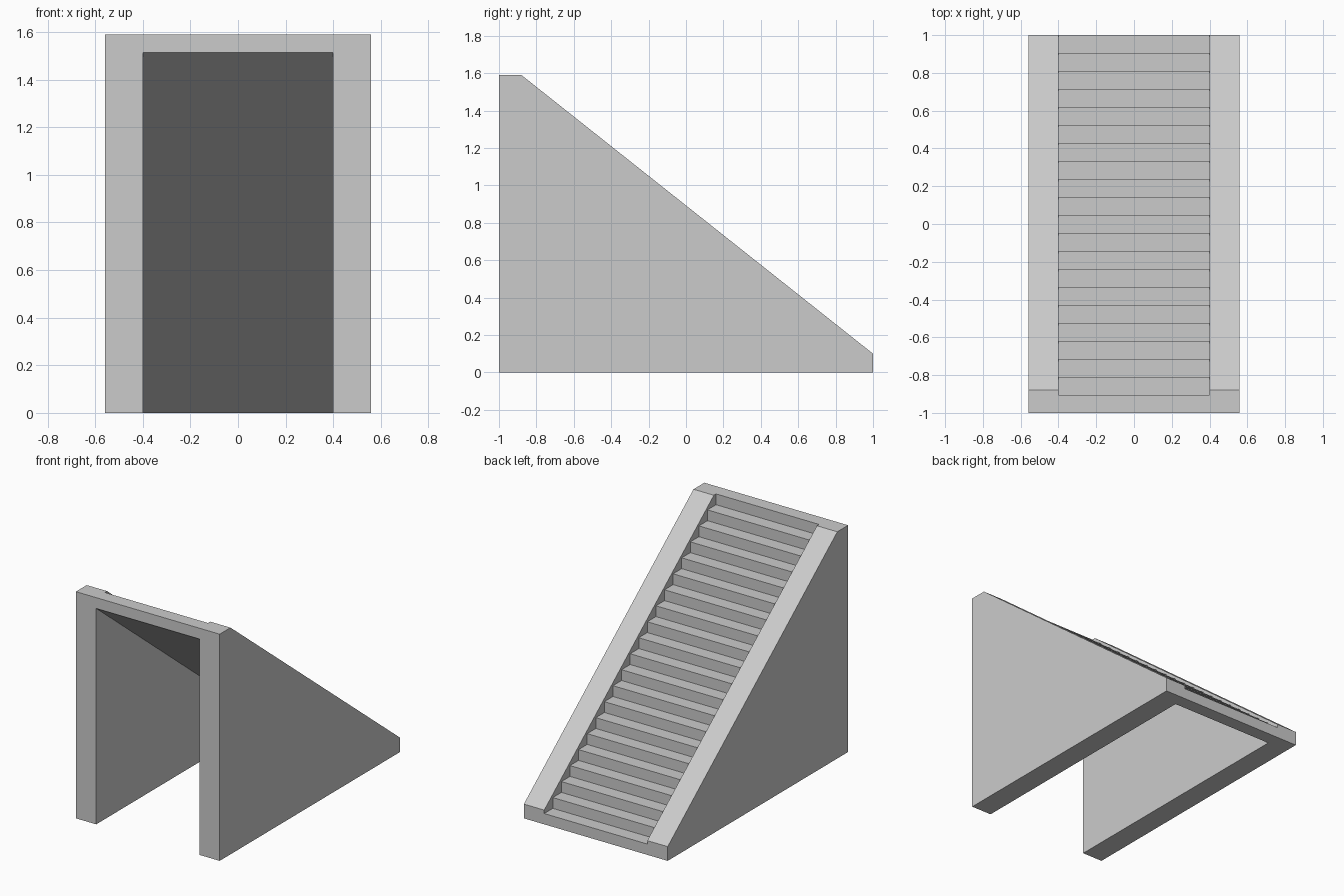
import bpy, bmesh

if "Cube" in bpy.data.objects:
    bpy.data.objects.remove(bpy.data.objects["Cube"])

HALF_W, INNER, HEIGHT = 0.558, 0.40, 1.59
STEPS = 21
RUN, RISE = 2.0 / STEPS, HEIGHT / STEPS


def extrude_profile(name, profile, x0, x1):
    """Closed solid from a (y, z) profile swept along x."""
    bm = bmesh.new()
    face = bm.faces.new([bm.verts.new((x0, y, z)) for y, z in profile])
    swept = bmesh.ops.extrude_face_region(bm, geom=[face], use_keep_orig=True)
    moved = [g for g in swept["geom"] if isinstance(g, bmesh.types.BMVert)]
    bmesh.ops.translate(bm, verts=moved, vec=(x1 - x0, 0, 0))
    bmesh.ops.recalc_face_normals(bm, faces=bm.faces)
    mesh = bpy.data.meshes.new(name)
    bm.to_mesh(mesh)
    bm.free()
    obj = bpy.data.objects.new(name, mesh)
    bpy.context.collection.objects.link(obj)
    return obj


# Side walls with sloped top, flat landing end and short toe
wall = [(-1, 0), (1, 0), (1, 0.10), (-0.88, HEIGHT), (-1, HEIGHT)]
extrude_profile("left_wall", wall, -HALF_W, -INNER)
extrude_profile("right_wall", wall, INNER, HALF_W)

# Stair flight: stepped top, straight sloping underside
stairs = [(1 - RUN, 0), (1, 0)]
for i in range(STEPS):
    y, z = 1 - i * RUN, (i + 1) * RISE
    stairs += [(y, z), (y - RUN, z)]
stairs.append((-1, HEIGHT - RISE))
extrude_profile("stair_flight", stairs, -INNER, INNER)
